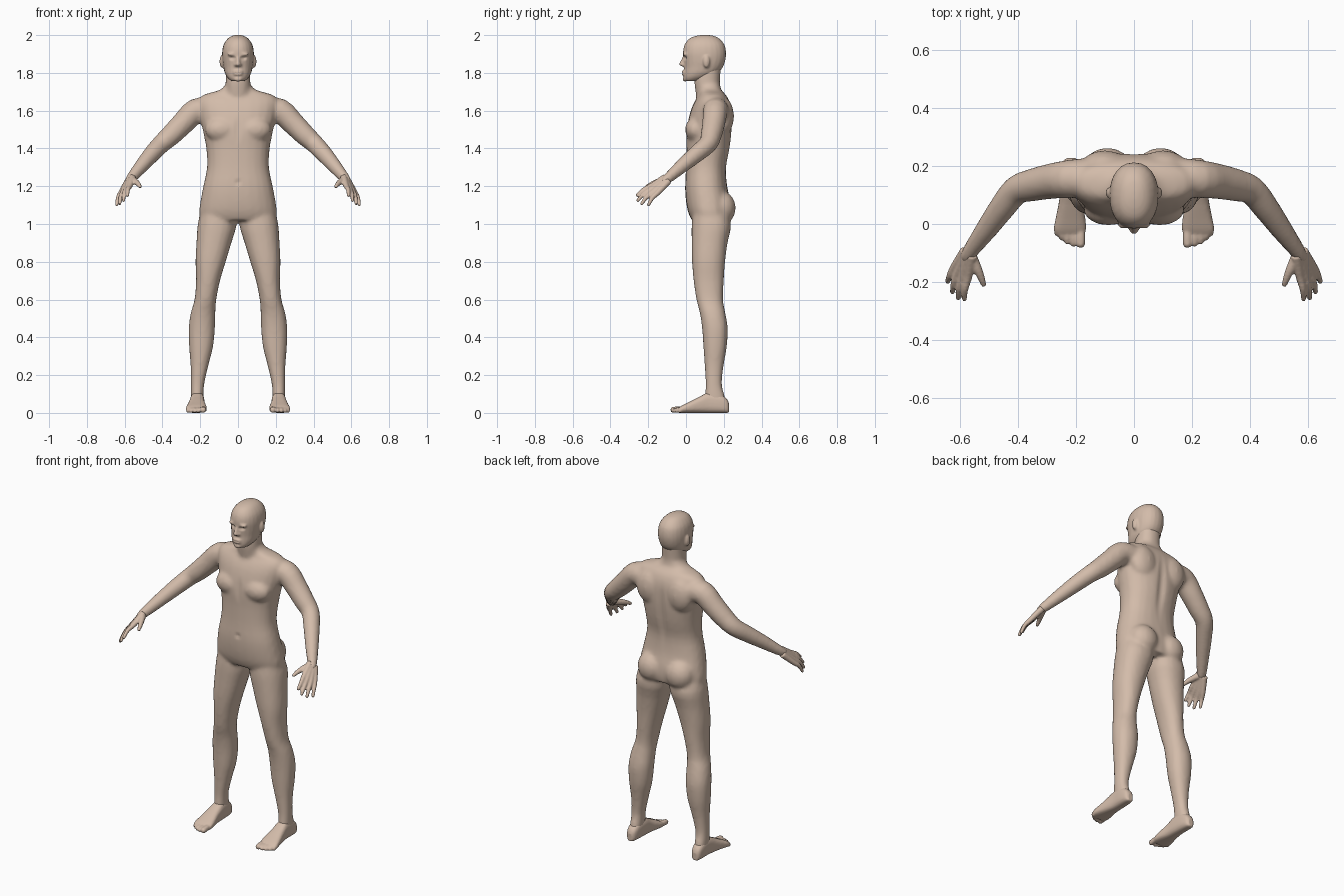
import bpy, bmesh, math
from mathutils import Vector

bm = bmesh.new()
mat = bpy.data.materials.new("skin")
mat.diffuse_color = (.65, .5, .4, 1)


def spline(rows, steps=3):
    """Catmull-Rom through rows of numbers."""
    out = []
    for i in range(len(rows) - 1):
        a, b, c, d = (rows[max(i - 1, 0)], rows[i], rows[i + 1], rows[min(i + 2, len(rows) - 1)])
        for k in range(steps):
            t = k / steps
            out.append([0.5 * (2 * q + (r - p) * t + (2 * p - 5 * q + 4 * r - s) * t * t
                               + (3 * q - p - 3 * r + s) * t ** 3) for p, q, r, s in zip(a, b, c, d)])
    return out + [list(rows[-1])]


def ring(center, u, v, power=2.0, n=24):
    pts = []
    for i in range(n):
        a = 2 * math.pi * i / n
        c, s = math.cos(a), math.sin(a)
        pts.append(center + u * math.copysign(abs(c) ** (2 / power), c)
                   + v * math.copysign(abs(s) ** (2 / power), s))
    return pts


def loft(rings):
    rows = [[bm.verts.new(p) for p in r] for r in rings]
    n = len(rows[0])
    for a, b in zip(rows, rows[1:]):
        for i in range(n):
            j = (i + 1) % n
            bm.faces.new((a[i], a[j], b[j], b[i]))
    bm.faces.new(rows[0][::-1])
    bm.faces.new(rows[-1])


def stack(rows, s=1, power=2.2):
    """Horizontal sections: z, x_min, x_max, y_front, y_back."""
    loft([ring(Vector((s * (x0 + x1) / 2, (y0 + y1) / 2, z)), Vector(((x1 - x0) / 2, 0, 0)),
               Vector((0, (y1 - y0) / 2, 0)), power) for z, x0, x1, y0, y1 in spline(rows)])


def ball(c, r, s=1):
    angles = [math.pi * (k + .3) / 9.6 for k in range(10)]
    loft([ring(Vector((s * c[0], c[1], c[2] - r[2] * math.cos(a))), Vector((r[0] * math.sin(a), 0, 0)),
               Vector((0, r[1] * math.sin(a), 0)), n=16) for a in angles])


def tube(rows, s=1, n=14):
    """Round limb along x, y, z, radius, with rounded tip."""
    rows = spline([(s * x, y, z, r) for x, y, z, r in rows])
    pts = [Vector(r[:3]) for r in rows]
    rings = []
    for i, p in enumerate(pts):
        t = (pts[min(i + 1, len(pts) - 1)] - pts[max(i - 1, 0)]).normalized()
        u = t.cross(Vector((0, 0, 1))).normalized()
        rings.append(ring(p, u * rows[i][3], t.cross(u) * rows[i][3], n=n))
    loft(rings)
    ball(rows[-1][:3], [rows[-1][3]] * 3)


def finish(name, voxel, iterations, dents=()):
    """Fuse the collected volumes into one skin, soften it and press in the dents."""
    global bm
    bmesh.ops.recalc_face_normals(bm, faces=bm.faces)
    mesh = bpy.data.meshes.new(name)
    bm.to_mesh(mesh)
    bm.free()
    bm = bmesh.new()
    obj = bpy.data.objects.new(name, mesh)
    bpy.context.collection.objects.link(obj)
    fuse = obj.modifiers.new("fuse", 'REMESH')
    fuse.mode, fuse.voxel_size, fuse.use_smooth_shade = 'VOXEL', voxel, True
    soft = obj.modifiers.new("soften", 'SMOOTH')
    soft.factor, soft.iterations = .5, iterations
    skin = bpy.data.meshes.new_from_object(obj.evaluated_get(bpy.context.evaluated_depsgraph_get()))
    obj.modifiers.clear()
    obj.data = skin
    for v in skin.vertices if dents else ():
        x, y, z = v.co
        for (cx, cy, cz), (rx, ry, rz), push in dents:
            if abs(z - cz) < rz and abs(x - cx) < rx:
                d = ((x - cx) / rx) ** 2 + ((y - cy) / ry) ** 2 + ((z - cz) / rz) ** 2
                if d < 1:
                    v.co.y += push * (1 - d) ** 2
    skin.materials.clear()
    skin.materials.append(mat)


# trunk and neck
torso = [(1.745, .062, .06, .18), (1.71, .095, .07, .187), (1.685, .18, .07, .21), (1.655, .21, .05, .228),
         (1.6, .208, .025, .242), (1.5, .187, .002, .243), (1.4, .168, .002, .232), (1.3, .164, 0, .213),
         (1.2, .184, -.005, .218), (1.12, .199, 0, .235), (1.06, .207, .012, .238), (1.02, .2, .03, .23)]
stack([(z, -w, w, a, b) for z, w, a, b in torso], power=2.3)
neck = [(1.64, .075, .06, .2), (1.71, .067, .049, .182), (1.76, .065, .044, .18), (1.84, .064, .05, .186)]
stack([(z, -w, w, a, b) for z, w, a, b in neck])
for s in (1, -1):
    # chest, shoulder blade, buttock
    ball((.088, .05, 1.5), (.088, .055, .065), s)
    ball((.1, .2, 1.57), (.085, .054, .1), s)
    ball((.092, .185, 1.085), (.088, .079, .09), s)
    # leg
    stack([(1.1, .02, .19, .04, .2), (1.0, .007, .213, .03, .238), (.9, .035, .22, .03, .22),
           (.8, .065, .225, .032, .207), (.7, .095, .222, .04, .2), (.6, .115, .23, .055, .196),
           (.53, .12, .25, .073, .208), (.45, .122, .261, .085, .221), (.35, .132, .259, .092, .216),
           (.25, .157, .251, .099, .199), (.15, .179, .25, .104, .19), (.08, .183, .25, .1, .208),
           (.03, .187, .248, .11, .21)], s)
    # arm
    tube([(.16, .16, 1.6, .068), (.225, .155, 1.598, .066), (.29, .147, 1.535, .061), (.355, .133, 1.47, .056),
          (.405, .117, 1.425, .05), (.452, .06, 1.375, .046), (.51, -.02, 1.308, .038),
          (.565, -.095, 1.243, .028), (.577, -.115, 1.23, .022)], s, 20)
finish("body", .011, 5, [((0, 0, 1.22), (.02, .03, .02), .008), ((0, .24, 1.42), (.035, .06, .26), -.01),
                         ((0, 0, 1.5), (.025, .05, .09), .006)])

# head with nose, lips, chin, brows and ears
head = [(2.001, .012, .085, .115), (1.995, .034, .05, .15), (1.98, .056, .016, .178), (1.95, .076, -.007, .203),
        (1.91, .084, -.016, .212), (1.87, .083, -.013, .209), (1.83, .077, -.01, .195), (1.8, .07, -.012, .168),
        (1.775, .056, -.013, .125), (1.757, .036, -.008, .07)]
stack([(z, -w, w, a, b) for z, w, a, b in head])
tube([(0, -.008, 1.888, .008), (0, -.018, 1.865, .009), (0, -.024, 1.847, .012)])
for z in (1.806, 1.794):
    ball((0, -.012, z), (.026, .012, .007))
ball((0, -.005, 1.767), (.024, .013, .013))
for s in (1, -1):
    ball((.011, -.014, 1.842), (.01, .012, .009), s)
    ball((.032, -.003, 1.899), (.026, .014, .008), s)
    ball((.086, .108, 1.86), (.012, .018, .033), s)
finish("head", .0065, 2, [((.03, -.01, 1.879), (.024, .04, .014), .011), ((-.03, -.01, 1.879), (.024, .04, .014), .011),
                          ((0, -.02, 1.8), (.028, .03, .006), .005)])

# feet: y, x inside, x outside, height
foot = [(.228, .203, .232, .05), (.215, .19, .245, .075), (.18, .182, .251, .1), (.12, .178, .253, .108),
        (.07, .176, .26, .085), (.02, .168, .27, .06), (-.02, .165, .277, .04), (-.04, .175, .268, .026)]
toes = [(.184, -.067, .016), (.209, -.068, .0115), (.23, -.06, .011), (.249, -.047, .0105), (.265, -.033, .01)]
for s in (1, -1):
    loft([ring(Vector((s * (a + b) / 2, y, h / 2)), Vector(((b - a) / 2, 0, 0)),
               Vector((0, 0, h / 2)), 2.8) for y, a, b, h in spline(foot)])
    for x, y, r in toes:
        tube([(x, .0, .02, r), (x, (y - .02) / 2, .019, r), (x, y, r, r)], s)
finish("feet", .006, 1)

# hands: knuckle and tip of each finger, then the thumb
fingers = [((.572, -.182, 1.203), (.585, -.258, 1.152)), ((.59, -.18, 1.188), (.606, -.255, 1.125)),
           ((.607, -.168, 1.175), (.626, -.234, 1.108)), ((.62, -.15, 1.165), (.642, -.198, 1.102))]
for s in (1, -1):
    for i, (k, t) in enumerate(fingers):
        f = i / 3 - .5
        mid = [(p + q) / 2 for p, q in zip(k, t)]
        tube([(.57 + .022 * f, -.1 + .015 * f, 1.238 - .02 * f, .019), (*k, .0145),
              (mid[0] + .004, mid[1] - .004, mid[2] + .005, .0115), (*t, .009)], s)
    tube([(.562, -.11, 1.235, .02), (.54, -.155, 1.222, .016), (.527, -.185, 1.21, .0125),
          (.519, -.208, 1.198, .0095)], s)
finish("hands", .0055, 1)
